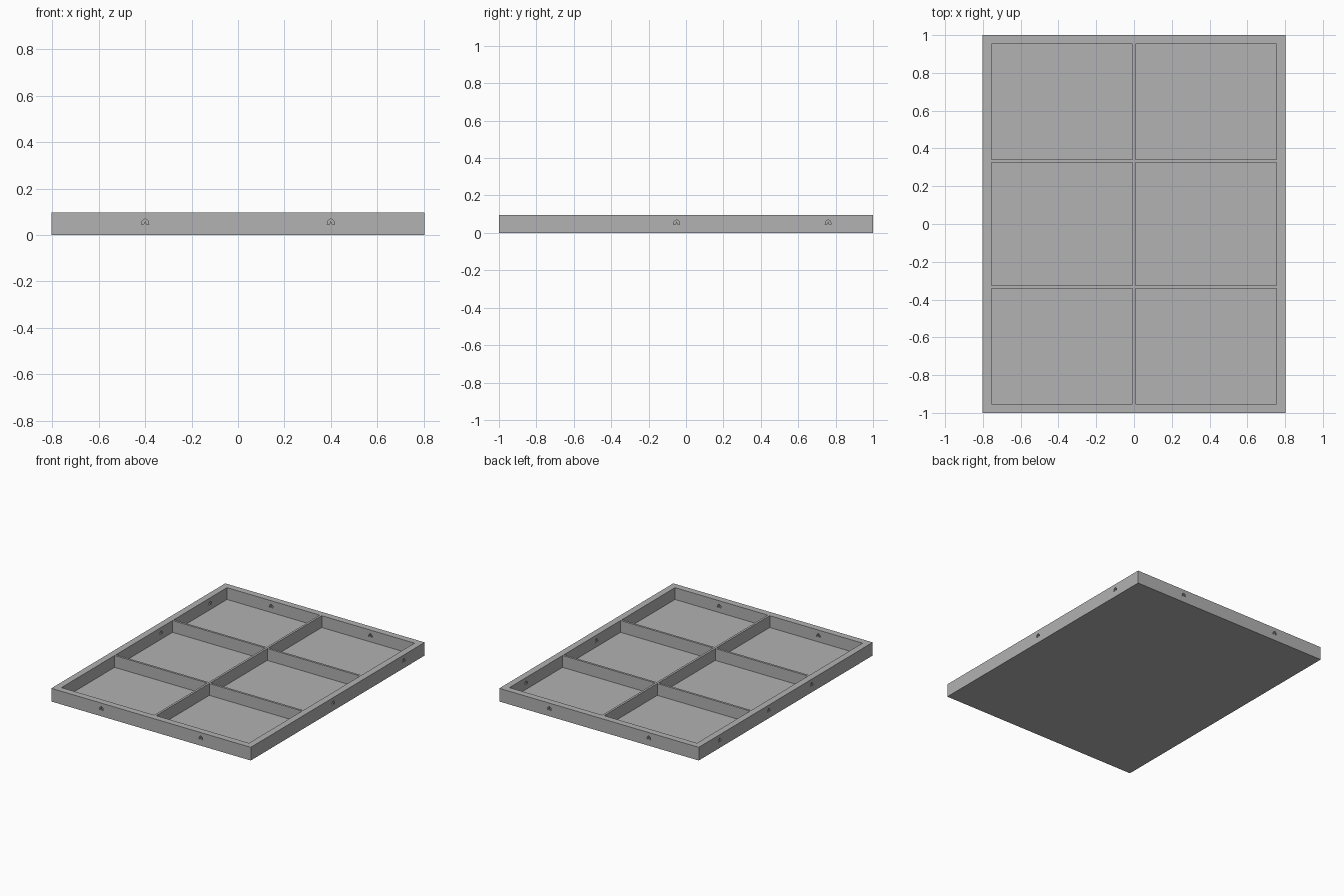
import bpy
import bmesh
from math import pi
from mathutils import Matrix, Vector

cube = bpy.data.objects.get("Cube")
if cube:
    bpy.data.objects.remove(cube)

HALF_X, HALF_Y, HEIGHT = 0.803, 1.0, 0.096
WALL, DIVIDER, FLOOR = 0.048, 0.016, 0.01

grey = bpy.data.materials.new("plain grey")
grey.use_nodes = True
colour = (0.445, 0.445, 0.445, 1)
grey.diffuse_color = colour
grey.node_tree.nodes["Principled BSDF"].inputs["Base Color"].default_value = colour


def add_box(bm, low, high):
    low, high = Vector(low), Vector(high)
    matrix = Matrix.Translation((low + high) / 2) @ Matrix.Diagonal((*(high - low), 1))
    bmesh.ops.create_cube(bm, size=1, matrix=matrix)


def finish(bm, name):
    bmesh.ops.recalc_face_normals(bm, faces=bm.faces)
    mesh = bpy.data.meshes.new(name)
    bm.to_mesh(mesh)
    bm.free()
    mesh.materials.append(grey)
    obj = bpy.data.objects.new(name, mesh)
    bpy.context.collection.objects.link(obj)
    return obj


# Solid block for the tray
bm = bmesh.new()
add_box(bm, (-HALF_X, -HALF_Y, 0), (HALF_X, HALF_Y, HEIGHT))
tray = finish(bm, "tray")

# Pockets: two columns by three rows, leaving thin dividers
bm = bmesh.new()
inner_x, inner_y = HALF_X - WALL, HALF_Y - WALL
row_edges = [-inner_y - DIVIDER / 2, -1 / 3, 1 / 3, inner_y + DIVIDER / 2]
column_edges = [-inner_x - DIVIDER / 2, 0, inner_x + DIVIDER / 2]
gap = DIVIDER / 2
for x0, x1 in zip(column_edges, column_edges[1:]):
    for y0, y1 in zip(row_edges, row_edges[1:]):
        add_box(bm, (x0 + gap, y0 + gap, FLOOR), (x1 - gap, y1 - gap, HEIGHT + 0.1))
pockets = finish(bm, "pocket_cutter")

# Small arched slots through the outer walls
ARCH = [(-0.016, 0.045), (-0.007, 0.045), (0, 0.061), (0.007, 0.045),
        (0.016, 0.045), (0.013, 0.061), (0, 0.071), (-0.013, 0.061)]


def add_slot(bm, x, y, angle):
    matrix = Matrix.Translation((x, y, 0)) @ Matrix.Rotation(angle, 4, "Z")
    depth = WALL * 0.75
    verts = [bm.verts.new(matrix @ Vector((u, -depth, z))) for u, z in ARCH]
    face = bm.faces.new(verts)
    result = bmesh.ops.extrude_face_region(bm, geom=[face], use_keep_orig=True)
    moved = [v for v in result["geom"] if isinstance(v, bmesh.types.BMVert)]
    offset = matrix.to_3x3() @ Vector((0, 2 * depth, 0))
    bmesh.ops.translate(bm, verts=moved, vec=offset)


bm = bmesh.new()
for x in (-0.4, 0.4):
    for side in (-1, 1):
        add_slot(bm, x, side * (HALF_Y - WALL / 2), 0)
for y in (-0.05, 0.76):
    add_slot(bm, HALF_X - WALL / 2, y, pi / 2)
for y in (-0.3, 0.195, 0.76):
    add_slot(bm, -HALF_X + WALL / 2, y, pi / 2)
slots = finish(bm, "slot_cutter")

# Carve the tray
for cutter in (pockets, slots):
    cutter.hide_render = True
    cutter.hide_set(True)
    cutter.display_type = "WIRE"
    cut = tray.modifiers.new(cutter.name, "BOOLEAN")
    cut.operation = "DIFFERENCE"
    cut.solver = "EXACT"
    cut.object = cutter
